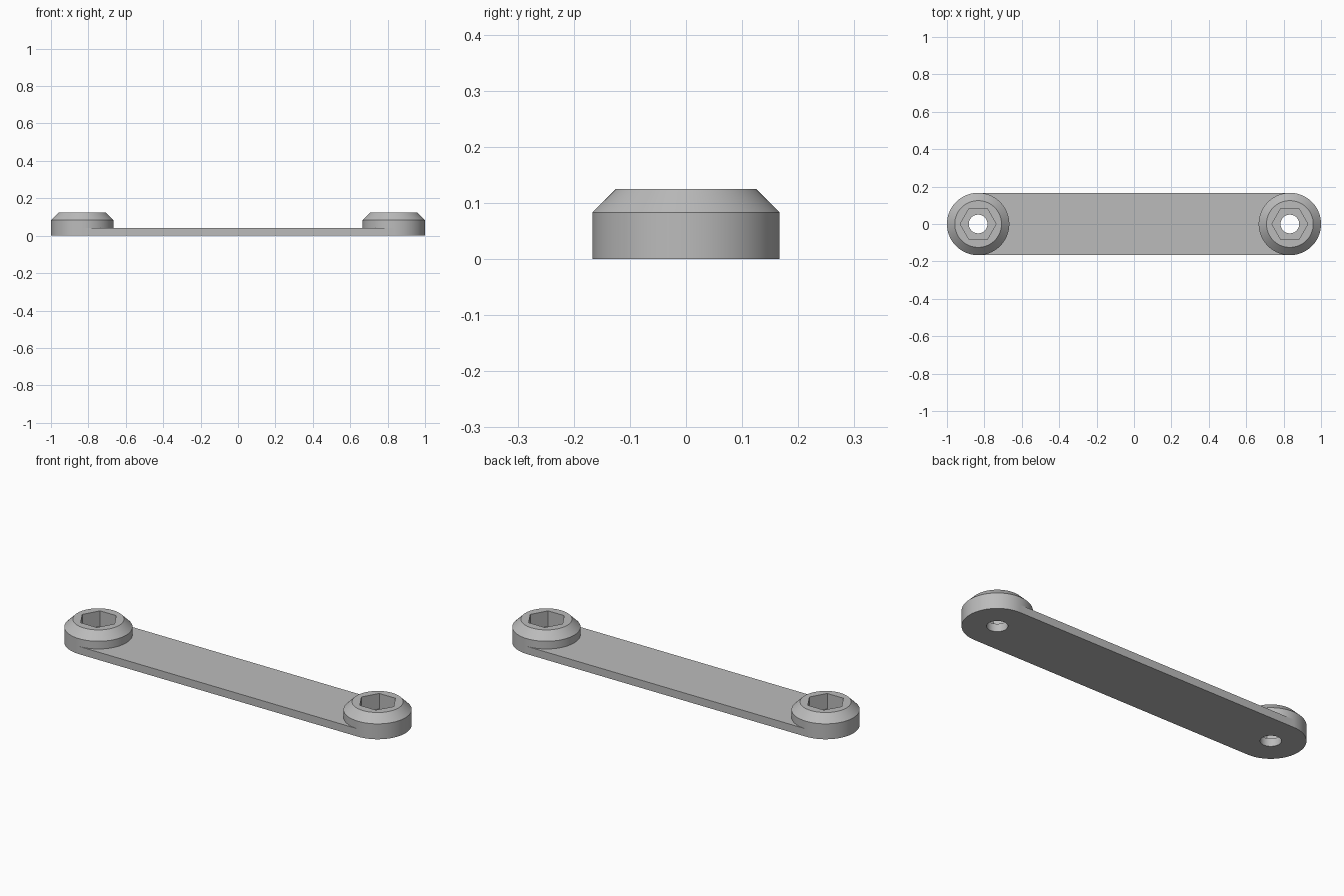
import bpy, bmesh, math

if "Cube" in bpy.data.objects:
    bpy.data.objects.remove(bpy.data.objects["Cube"])

SEG = 96                    # divisible by 12 so the hexagon corners land on points
R, CX = 1 / 6, 5 / 6        # boss radius and boss centre
PLATE_Z, SHOULDER_Z, TOP_Z = 0.0417, 0.0833, 0.125

grey = bpy.data.materials.new("light grey")
grey.diffuse_color = (0.5, 0.5, 0.5, 1)
grey.use_nodes = True
grey.node_tree.nodes["Principled BSDF"].inputs["Base Color"].default_value = grey.diffuse_color


def finish(name, bm):
    bmesh.ops.recalc_face_normals(bm, faces=bm.faces)
    mesh = bpy.data.meshes.new(name)
    bm.to_mesh(mesh)
    bm.free()
    mesh.materials.append(grey)
    obj = bpy.data.objects.new(name, mesh)
    bpy.context.collection.objects.link(obj)
    bpy.ops.object.select_all(action='DESELECT')
    obj.select_set(True)
    bpy.context.view_layer.objects.active = obj
    bpy.ops.object.shade_smooth_by_angle(angle=math.radians(30))
    return obj


def circle(r):
    return lambda a: r


def hexagon(apothem):
    # Radius of a hexagon with corners on the x axis
    return lambda a: apothem / math.cos((a % (math.pi / 3)) - math.pi / 6)


def boss(name, cx):
    # Closed loft: outer wall, chamfer, top, hexagonal socket, floor, through hole
    sections = [(circle(R), 0), (circle(R), SHOULDER_Z), (circle(0.125), TOP_Z),
                (hexagon(0.0833), TOP_Z), (hexagon(0.0833), PLATE_Z),
                (circle(0.05), PLATE_Z), (circle(0.05), 0)]
    bm = bmesh.new()
    rings = []
    for radius, z in sections:
        angles = [2 * math.pi * i / SEG for i in range(SEG)]
        rings.append([bm.verts.new((cx + radius(a) * math.cos(a),
                                    radius(a) * math.sin(a), z)) for a in angles])
    for k, ring in enumerate(rings):
        nxt = rings[(k + 1) % len(rings)]
        for i in range(SEG):
            j = (i + 1) % SEG
            bm.faces.new((ring[i], ring[j], nxt[j], nxt[i]))
    return finish(name, bm)


def plate():
    # Flat bar whose ends wrap around the two bosses
    bm = bmesh.new()
    rows = []
    for i in range(SEG // 2 + 1):
        a = -math.pi / 2 + 2 * math.pi * i / SEG
        x, y = CX - R * math.cos(a), R * math.sin(a)
        rows.append([bm.verts.new(p) for p in
                     ((-x, y, 0), (x, y, 0), (x, y, PLATE_Z), (-x, y, PLATE_Z))])
    for a, b in zip(rows, rows[1:]):
        bm.faces.new((a[0], a[1], b[1], b[0]))
        bm.faces.new((a[3], a[2], b[2], b[3]))
    bm.faces.new(rows[0])
    bm.faces.new(rows[-1])
    return finish("connecting_plate", bm)


plate()
boss("left_boss", -CX)
boss("right_boss", CX)
